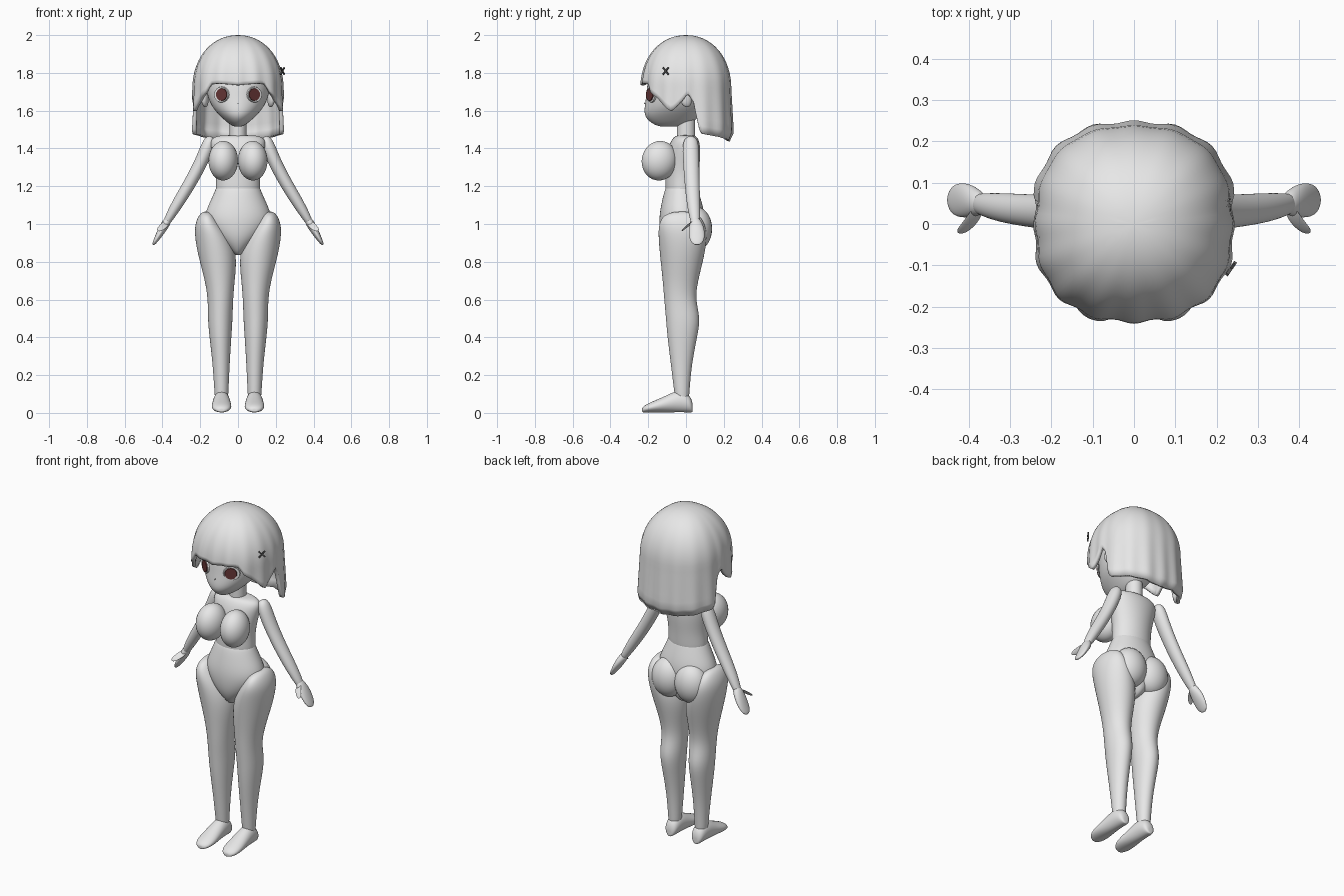
import bpy, bmesh, math
from mathutils import Vector, Matrix

cube = bpy.data.objects.get("Cube")
if cube:
    bpy.data.objects.remove(cube, do_unlink=True)

X, Y, Z = Vector((1, 0, 0)), Vector((0, 1, 0)), Vector((0, 0, 1))


def material(name, rgb):
    m = bpy.data.materials.new(name)
    m.use_nodes = True
    m.diffuse_color = (*rgb, 1)
    m.node_tree.nodes["Principled BSDF"].inputs["Base Color"].default_value = (*rgb, 1)
    return m


GREY = material("light grey", (0.8, 0.8, 0.8))
RED = material("dark red", (0.13, 0.035, 0.035))
DARK = material("dark grey", (0.12, 0.12, 0.12))


def finish(name, bm, mat, subdiv=0, angle=180):
    """Turn a bmesh into a smooth shaded object."""
    bmesh.ops.recalc_face_normals(bm, faces=bm.faces)
    mesh = bpy.data.meshes.new(name)
    bm.to_mesh(mesh)
    bm.free()
    mesh.materials.append(mat)
    ob = bpy.data.objects.new(name, mesh)
    bpy.context.collection.objects.link(ob)
    if subdiv:
        ob.modifiers.new("smooth", "SUBSURF").levels = subdiv
        ob.modifiers["smooth"].render_levels = subdiv
    bpy.ops.object.select_all(action="DESELECT")
    ob.select_set(True)
    bpy.context.view_layer.objects.active = ob
    bpy.ops.object.shade_smooth_by_angle(angle=math.radians(angle))
    return ob


def loft(name, sections, u=X, v=Y, side=1, n=16):
    """Skin elliptical rings: each section is (centre, radius along u, radius along v)."""
    bm = bmesh.new()
    flip = Vector((side, 1, 1))
    rings = []
    for c, ru, rv in sections:
        ring = []
        for i in range(n):
            a = math.tau * i / n
            p = Vector(c) + u * ru * math.cos(a) + v * rv * math.sin(a)
            ring.append(bm.verts.new(p * flip))
        rings.append(ring)
    for lo, hi in zip(rings, rings[1:]):
        for i in range(n):
            j = (i + 1) % n
            bm.faces.new((lo[i], lo[j], hi[j], hi[i]))
    for ring, sec in ((rings[0], sections[0]), (rings[-1], sections[-1])):
        pole = bm.verts.new(Vector(sec[0]) * flip)
        for i in range(n):
            bm.faces.new((ring[i], ring[(i + 1) % n], pole))
    return finish(name, bm, GREY, 2)


def upright(name, rows, side=1):
    """Loft from rows of (z, x min, x max, y front, y back)."""
    return loft(name, [(((a + b) / 2, (f + k) / 2, z), (b - a) / 2, (k - f) / 2)
                       for z, a, b, f, k in rows], side=side)


def blob(name, centre, radii, rot=(0, 0, 0)):
    bm = bmesh.new()
    bmesh.ops.create_uvsphere(bm, u_segments=28, v_segments=18, radius=1)
    bmesh.ops.scale(bm, vec=radii, verts=bm.verts)
    ob = finish(name, bm, GREY)
    ob.location, ob.rotation_euler = centre, rot
    return ob


# Trunk
upright("pelvis", [(z, -w, w, f, k) for z, w, f, k in (
    (.835, .015, -.07, .03), (.86, .045, -.1, .07), (.92, .115, -.135, .09),
    (1.0, .18, -.145, .1), (1.06, .178, -.142, .1), (1.12, .15, -.13, .085),
    (1.18, .123, -.115, .065), (1.21, .11, -.1, .055))])
upright("torso", [(z, -w, w, f, k) for z, w, f, k in (
    (1.15, .115, -.105, .06), (1.18, .122, -.112, .065), (1.26, .117, -.11, .068),
    (1.34, .132, -.11, .077), (1.41, .148, -.095, .078), (1.45, .148, -.075, .068),
    (1.47, .11, -.055, .05))])
upright("neck", [(z, -.046, .046, -.05, .05) for z in (1.42, 1.45, 1.5, 1.56, 1.6)])

# Head, tapering to a pointed chin
head = upright("head", [(z, -w, w, f, k) for z, w, f, k in (
    (1.515, .02, -.14, -.03), (1.53, .05, -.18, .03), (1.565, .09, -.222, .07),
    (1.61, .135, -.225, .1), (1.67, .165, -.215, .13), (1.75, .18, -.21, .15),
    (1.85, .17, -.18, .15), (1.92, .11, -.11, .1))])

for s, label in ((1, "left"), (-1, "right")):
    blob(label + "_breast", (s * .078, -.14, 1.335), (.078, .095, .105), (-.2, 0, s * .12))
    blob(label + "_buttock", (s * .075, .055, .975), (.098, .083, .115))
    blob(label + "_ear", (s * .175, 0, 1.66), (.018, .03, .042), (.25, 0, s * .3))

    # Leg from ankle to hip
    upright(label + "_leg", [
        (.05, .055, .12, -.055, .015), (.1, .05, .125, -.062, .018),
        (.25, .044, .134, -.08, .03), (.4, .034, .152, -.1, .06),
        (.5, .027, .162, -.108, .08), (.6, .025, .16, -.117, .05),
        (.7, .016, .176, -.125, .065), (.83, .002, .213, -.14, .1),
        (.93, .035, .231, -.149, .115), (1.0, .09, .23, -.148, .105),
        (1.05, .125, .207, -.12, .07), (1.065, .15, .185, -.06, .02)], s)

    # Foot from heel to toe
    loft(label + "_foot", [((.087, y, h / 2 + .002), w, h / 2) for y, w, h in (
        (.035, .018, .05), (.025, .036, .085), (-.01, .043, .115), (-.055, .046, .115),
        (-.11, .05, .088), (-.17, .055, .062), (-.215, .045, .042), (-.232, .02, .025))],
        v=Z, side=s)

    # Arm and hand share one tilted cross direction
    across = Vector((.87, 0, .49))
    loft(label + "_arm", [(p, a, b) for p, a, b in (
        ((.138, .025, 1.46), .015, .018), ((.148, .025, 1.442), .034, .04),
        ((.168, .025, 1.39), .038, .045), ((.203, .028, 1.31), .035, .043),
        ((.263, .033, 1.2), .034, .04), ((.325, .04, 1.1), .031, .036),
        ((.372, .048, 1.02), .022, .027), ((.382, .05, 1.0), .016, .02))],
        u=across, side=s)
    loft(label + "_hand", [(p, a, b) for p, a, b in (
        ((.366, .048, 1.03), .016, .02), ((.378, .052, 1.01), .024, .032),
        ((.402, .057, .97), .022, .043), ((.428, .058, .925), .015, .042),
        ((.443, .058, .9), .01, .03), ((.449, .058, .89), .005, .012))],
        u=across, side=s)
    loft(label + "_thumb", [(p, r, r) for p, r in (
        ((.375, .04, 1.01), .012), ((.385, .02, 1.0), .016), ((.403, -.003, .982), .015),
        ((.418, -.016, .97), .011), ((.424, -.02, .965), .005))],
        u=across, v=Vector((.3, .7, .6)), side=s)

# Eyes and nose mark: thin plates resting on the face
face = head.evaluated_get(bpy.context.evaluated_depsgraph_get())


def plate(name, x, z, rx, rz, mat, lift, sides=10):
    _, hit, normal, _ = face.ray_cast(Vector((x, -1, z)), Y)
    bm = bmesh.new()
    bmesh.ops.create_cone(bm, cap_ends=True, segments=sides, radius1=1, radius2=.94, depth=.008)
    bmesh.ops.scale(bm, vec=(rx, rz, 1), verts=bm.verts)
    ob = finish(name, bm, mat, angle=30)
    right = Z.cross(normal).normalized()
    basis = Matrix((right, normal.cross(right), normal)).transposed()
    ob.matrix_world = Matrix.Translation(hit + normal * lift) @ basis.to_4x4()


for s, label in ((1, "left"), (-1, "right")):
    plate(label + "_eye_white", s * .087, 1.685, .047, .043, GREY, .001, 16)
    plate(label + "_iris", s * .083, 1.685, .036, .035, RED, .006)
plate("nose_mark", 0, 1.638, .004, .004, DARK, .001, 8)

# Hair: a bobbed shell with a cut edge that depends on the angle from the front
EDGE = ((0, 1.735), (25, 1.745), (36, 1.74), (42, 1.7), (52, 1.67), (64, 1.62), (72, 1.595),
        (78, 1.62), (92, 1.69), (99, 1.66), (107, 1.48), (140, 1.455), (180, 1.435))


def edge_height(deg):
    for (a, za), (b, zb) in zip(EDGE, EDGE[1:]):
        if deg <= b:
            return za + (zb - za) * (deg - a) / (b - a)
    return EDGE[-1][1]


def hair_radius(z):
    if z > 1.72:
        return .238 * max(0, 1 - ((z - 1.72) / .28) ** 2.1) ** (1 / 2.1)
    return .238 + .05 * (1.72 - z) - .03 * max(0, (1.5 - z) / .07) ** 2


bm = bmesh.new()
COLS, ROWS = 112, 22
crown = bm.verts.new((0, 0, 2))
columns = []
for i in range(COLS):
    a = math.tau * i / COLS
    deg = math.degrees(a)
    low = edge_height(min(deg, 360 - deg))
    square = (abs(math.cos(a)) ** 2.4 + abs(math.sin(a)) ** 2.4) ** (-1 / 2.4)
    column = []
    for k in range(1, ROWS + 1):
        t = k / ROWS
        z = 2 - (2 - low) * t ** 1.7
        r = hair_radius(z) * square + .004 * t * t * math.cos(16 * a)
        column.append(bm.verts.new((r * math.sin(a), -r * math.cos(a), z)))
    columns.append(column)
for i in range(COLS):
    c, d = columns[i], columns[(i + 1) % COLS]
    bm.faces.new((crown, c[0], d[0]))
    for k in range(ROWS - 1):
        bm.faces.new((c[k], c[k + 1], d[k + 1], d[k]))
hair = finish("hair", bm, GREY, angle=60)
thick = hair.modifiers.new("thickness", "SOLIDIFY")
thick.thickness, thick.offset = .022, -1

# Crossed hair pins
for tilt in (-.8, .8):
    bm = bmesh.new()
    bmesh.ops.create_cube(bm, size=1)
    bmesh.ops.scale(bm, vec=(.008, .05, .007), verts=bm.verts)
    pin = finish("hair_pin", bm, DARK, angle=30)
    pin.location = (.235, -.108, 1.81)
    pin.rotation_euler = (tilt, 0, -.6)
